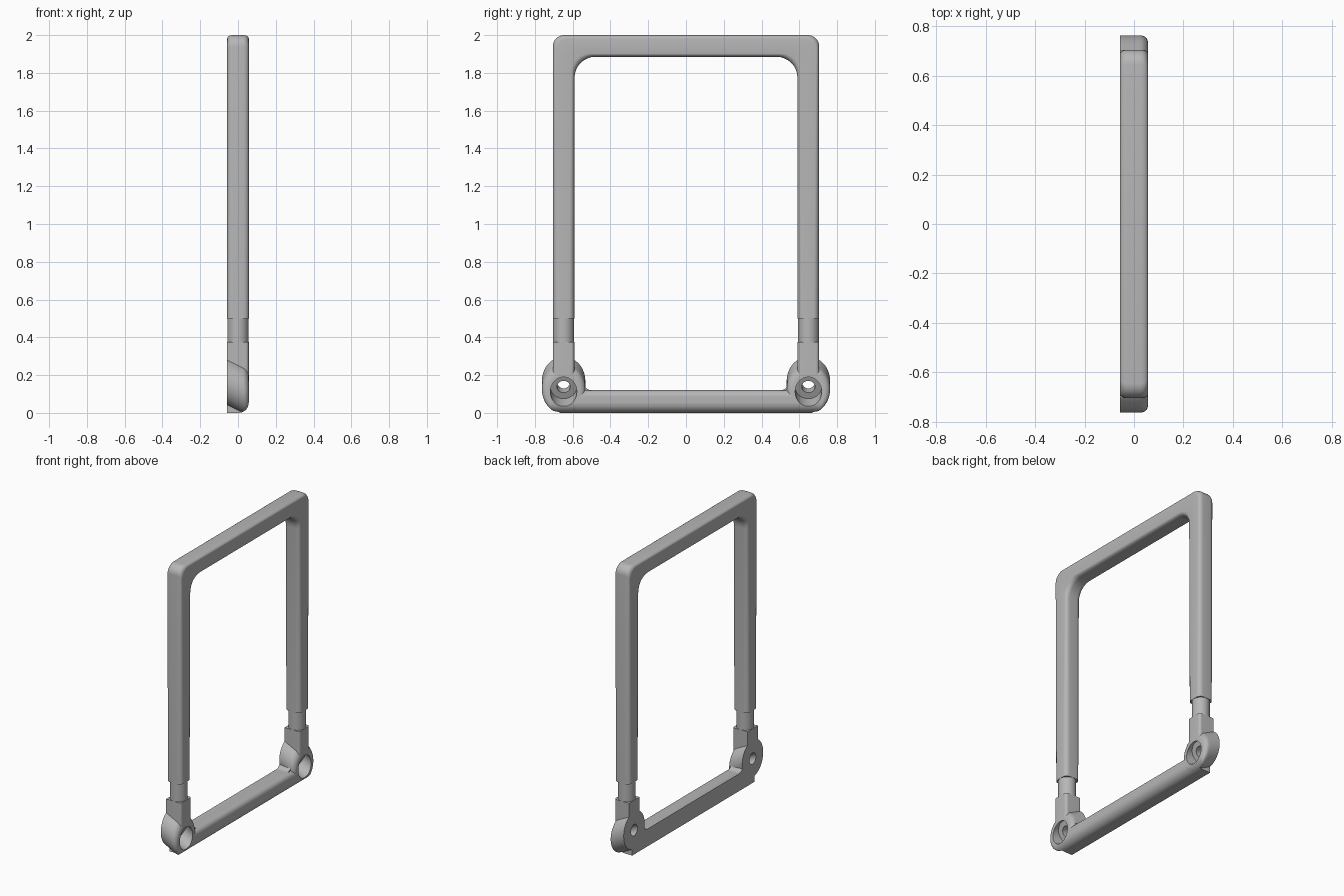
import bpy, bmesh
from math import sin, cos, pi, sqrt, atan
from mathutils import Matrix, Vector

if "Cube" in bpy.data.objects:
    bpy.data.objects.remove(bpy.data.objects["Cube"])

HALF = 0.057            # half depth of every part
LEG_Y = 0.648           # legs, necks and lugs share this centre
SLOPE = 0.5             # downward tilt of the lug and bolt axis

grey = bpy.data.materials.new("satin grey")
grey.use_nodes = True
colour = (0.47, 0.47, 0.47, 1)
grey.diffuse_color = colour
grey.node_tree.nodes["Principled BSDF"].inputs["Base Color"].default_value = colour


def finish(name, bm):
    bmesh.ops.recalc_face_normals(bm, faces=bm.faces)
    mesh = bpy.data.meshes.new(name)
    bm.to_mesh(mesh)
    bm.free()
    mesh.materials.append(grey)
    obj = bpy.data.objects.new(name, mesh)
    bpy.context.collection.objects.link(obj)
    return obj


def loft(name, rings):
    """Skin a list of equal-length rings and cap both ends."""
    bm = bmesh.new()
    loops = [[bm.verts.new(p) for p in ring] for ring in rings]
    for a, b in zip(loops, loops[1:]):
        for i in range(len(a)):
            j = (i + 1) % len(a)
            bm.faces.new((a[i], a[j], b[j], b[i]))
    bm.faces.new(loops[0])
    bm.faces.new(loops[-1])
    return finish(name, bm)


def section(a0, a1, b0, b1, radii, steps=6):
    """Rectangle with a separate radius on each corner, from (a1, b1) anticlockwise."""
    pts = []
    corners = [(a1, b1, -1, -1), (a0, b1, 1, -1), (a0, b0, 1, 1), (a1, b0, -1, 1)]
    for k, ((a, b, sa, sb), r) in enumerate(zip(corners, radii)):
        for i in range(steps + 1 if r else 1):
            t = (k + i / steps) * pi / 2
            pts.append((a + r * (sa + cos(t)), b + r * (sb + sin(t))) if r else (a, b))
    return pts


def cylinder(name, radius, start, end):
    start, end = Vector(start), Vector(end)
    axis = end - start
    bm = bmesh.new()
    turn = axis.to_track_quat('Z', 'Y').to_matrix().to_4x4()
    bmesh.ops.create_cone(bm, cap_ends=True, segments=48, radius1=radius, radius2=radius,
                          depth=axis.length,
                          matrix=Matrix.Translation((start + end) / 2) @ turn)
    return finish(name, bm)


# Upper frame: rounded-square tube along an inverted U
def upper_frame():
    def side(half_y, top, r, s):
        arc = [(half_y - r + r * cos(i * pi / 16), top - r + r * sin(i * pi / 16))
               for i in range(9)]
        pts = [(half_y, 0.5)] + arc
        return [(s * y, z) for y, z in pts][::s]
    outer = side(0.705, 2.0, 0.06, 1) + side(0.705, 2.0, 0.06, -1)
    inner = side(0.59, 1.885, 0.11, 1) + side(0.59, 1.885, 0.11, -1)
    rings = []
    for o, i in zip(outer, inner):
        o, i = Vector(o), Vector(i)
        mid, d = (o + i) / 2, (o - i).normalized()
        h = (o - i).length / 2
        ring = []
        for x, u in section(-HALF, HALF, -h, h, (0.03,) * 4):
            p = mid + d * u
            ring.append((x, p.x, p.y))
        rings.append(ring)
    return loft("upper_frame", rings)


parts = [upper_frame()]

# Bottom bar: flat back, rounded front
profile = section(-HALF, HALF, 0, 0.12, (0.035, 0, 0, 0.055), 8)
bar = loft("bottom_bar", [[(x, y, z) for x, z in profile] for y in (-0.67, 0.67)])
parts.append(bar)


# Lug: sheared round boss, softened in front and trimmed to the floor curve
def lug(name, yc):
    r, floor_r = 0.03, 0.055
    stations = [(-HALF, 0), (-0.03, 0), (0, 0), (0.014, 0)]
    stations += [(HALF - r + r * sin(i * pi / 16), r * (1 - cos(i * pi / 16)))
                 for i in range(9)]
    rings = []
    for x, inset in stations:
        over = max(0, x - (HALF - floor_r))
        low = floor_r - sqrt(max(0, floor_r ** 2 - over ** 2))
        ry = 0.115 - inset
        rz = ry * sqrt(1 + SLOPE ** 2)
        ring = []
        for i in range(64):
            t = i * pi / 32
            z = 0.14 - SLOPE * x + rz * sin(t)
            ring.append((x, yc + ry * cos(t), max(low, z)))
        rings.append(ring)
    return loft(name, rings)


# Concave web easing the bar into the lug
def web(name, s):
    r = 0.04
    curve = [(0.5 + r * sin(i * pi / 12), 0.12 + r * (1 - cos(i * pi / 12)))
             for i in range(7)]
    pts = curve + [(0.58, 0.16), (0.58, 0.1), (0.5, 0.1)]
    return loft(name, [[(x, s * y, z) for y, z in pts] for x in (-HALF, 0.03)])


cutters = []
for s, label in ((1, "back"), (-1, "front")):
    yc = s * LEG_Y
    # Round neck and square post under each leg
    parts.append(cylinder(label + "_neck", 0.056, (0, yc, 0.36), (0, yc, 0.52)))
    post = section(-HALF, HALF, -HALF, HALF, (0.018, 0, 0, 0.018))
    parts.append(loft(label + "_post",
                      [[(x, yc + y, z) for x, y in post] for z in (0.17, 0.375)]))
    parts.append(lug(label + "_lug", yc))
    parts.append(web(label + "_web", s))

    # Tilted counterbore and bolt hole
    def on_axis(x):
        return (x, yc, 0.14 - SLOPE * x)
    cutters.append(cylinder(label + "_bore_cutter", 0.07, on_axis(0.004), on_axis(0.25)))
    cutters.append(cylinder(label + "_hole_cutter", 0.035, on_axis(-0.2), on_axis(0.1)))

# Cut the holes through everything that meets them
for part in parts:
    if not part.name.endswith(("_lug", "_bar", "_post", "_web")):
        continue
    for cutter in cutters:
        cutter.hide_render = True
        label = part.name.split("_")[0]
        if label in ("back", "front") and not cutter.name.startswith(label):
            continue
        mod = part.modifiers.new("hole", 'BOOLEAN')
        mod.operation, mod.solver, mod.object = 'DIFFERENCE', 'EXACT', cutter
bpy.context.view_layer.update()
graph = bpy.context.evaluated_depsgraph_get()
baked = [bpy.data.meshes.new_from_object(p.evaluated_get(graph)) for p in parts]
for part, mesh in zip(parts, baked):
    part.modifiers.clear()
    part.data = mesh
for cutter in cutters:
    bpy.data.objects.remove(cutter)

# Smooth the curves and keep the edges crisp
bpy.ops.object.select_all(action='DESELECT')
for part in parts:
    part.select_set(True)
bpy.context.view_layer.objects.active = parts[0]
bpy.ops.object.shade_smooth_by_angle(angle=pi / 6)
